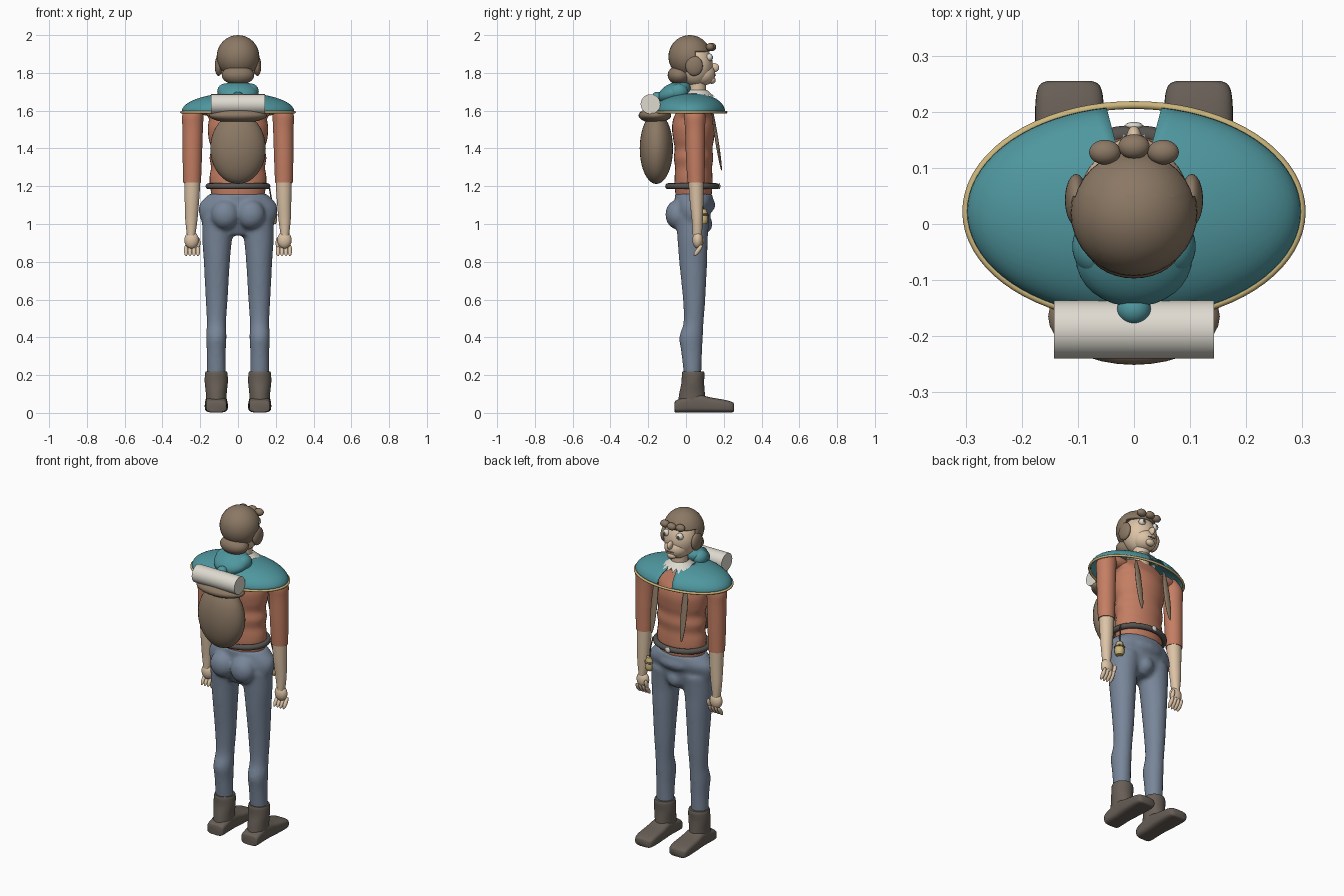
import bpy, bmesh
from math import sin, cos, pi, radians
from mathutils import Vector, Matrix

cube = bpy.data.objects.get("Cube")
if cube:
    bpy.data.objects.remove(cube)


def material(name, code):
    channels = [int(code[i:i + 2], 16) / 255 for i in (0, 2, 4)]
    colour = [((c + .055) / 1.055) ** 2.4 for c in channels] + [1]
    mat = bpy.data.materials.new(name)
    mat.use_nodes = True
    mat.diffuse_color = colour
    mat.node_tree.nodes["Principled BSDF"].inputs["Base Color"].default_value = colour
    return mat


BROWN = material("brown", "8B7864")
SKIN = material("skin", "DCC3A6")
TEAL = material("teal", "4F979F")
RUST = material("rust", "C47E63")
DENIM = material("denim", "788699")
BOOT = material("boot_leather", "675E56")
CREAM = material("cream", "DEDAD0")
GOLD = material("gold", "CDB67C")
DARK = material("dark_leather", "565350")


def finish(name, bm, mat, smooth=True, angle=50):
    mesh = bpy.data.meshes.new(name)
    bmesh.ops.recalc_face_normals(bm, faces=bm.faces)
    bm.to_mesh(mesh)
    bm.free()
    mesh.materials.append(mat)
    ob = bpy.data.objects.new(name, mesh)
    bpy.context.collection.objects.link(ob)
    if smooth:
        bpy.ops.object.select_all(action='DESELECT')
        ob.select_set(True)
        bpy.context.view_layer.objects.active = ob
        bpy.ops.object.shade_smooth_by_angle(angle=radians(angle))
    return ob


def add_blob(bm, loc, rad, tilt=0):
    place = (Matrix.Translation(loc) @ Matrix.Rotation(radians(tilt), 4, 'X')
             @ Matrix.Diagonal((*rad, 1)))
    bmesh.ops.create_uvsphere(bm, u_segments=32, v_segments=20, radius=1, matrix=place)


def blob(name, mat, loc, rad, tilt=0):
    bm = bmesh.new()
    add_blob(bm, loc, rad, tilt)
    return finish(name, bm, mat)


def add_rings(bm, rings, closed=True, caps=True):
    rows = [[bm.verts.new(p) for p in ring] for ring in rings]
    n = len(rows[0])
    for low, high in zip(rows, rows[1:]):
        for i in range(n if closed else n - 1):
            j = (i + 1) % n
            bm.faces.new((low[i], low[j], high[j], high[i]))
    if caps:
        bm.faces.new(rows[0])
        bm.faces.new(rows[-1])


def smooth_rows(rows, steps=5):
    # Catmull-Rom interpolation between the key sections
    rows = [Vector(r) for r in rows]
    pts = [rows[0]] + rows + [rows[-1]]
    out = []
    for a, b, c, d in zip(pts, pts[1:], pts[2:], pts[3:]):
        for k in range(steps):
            t = k / steps
            out.append(b + (c - a) * (t / 2) + (a * 2 - b * 5 + c * 4 - d) * (t * t / 2)
                       + (b * 3 - a - c * 3 + d) * (t ** 3 / 2))
    return out + [rows[-1]]


def add_loft(bm, rows, side=1, axis='Z', power=1.0):
    # each row: position on the axis, two centre values, two radii
    rings = []
    for t, u, v, ru, rv in smooth_rows(rows):
        ring = []
        for i in range(32):
            c, s = cos(i * pi / 16), sin(i * pi / 16)
            a = side * u + ru * abs(c) ** power * (1 if c > 0 else -1)
            b = v + rv * abs(s) ** power * (1 if s > 0 else -1)
            ring.append((a, b, t) if axis == 'Z' else (a, t, b))
        rings.append(ring)
    add_rings(bm, rings)


def loft(name, mat, rows, side=1, axis='Z', power=1.0):
    bm = bmesh.new()
    add_loft(bm, rows, side, axis, power)
    return finish(name, bm, mat)


def cord(name, mat, points, thick, cyclic=False):
    curve = bpy.data.curves.new(name, 'CURVE')
    curve.dimensions = '3D'
    curve.bevel_depth = thick
    curve.use_fill_caps = True
    line = curve.splines.new('POLY')
    line.points.add(len(points) - 1)
    for p, co in zip(line.points, points):
        p.co = (*co, 1)
    line.use_cyclic_u = cyclic
    line.use_smooth = True
    curve.materials.append(mat)
    ob = bpy.data.objects.new(name, curve)
    bpy.context.collection.objects.link(ob)


def ellipse(y, z, rx, ry, n=72):
    return [(rx * cos(2 * pi * i / n), y + ry * sin(2 * pi * i / n), z) for i in range(n)]


# trousers: legs, pelvis and seat fused into one skin
LEG = [(.2, .115, .035, .05, .046), (.32, .115, .03, .05, .055), (.4, .115, .027, .054, .062),
       (.48, .114, .04, .051, .053), (.6, .113, .043, .058, .059), (.8, .112, .038, .069, .074),
       (.92, .11, .035, .079, .08), (1.04, .1, .035, .09, .09)]
PELVIS = [(.94, 0, .035, .12, .06), (.99, 0, .035, .18, .085), (1.06, 0, .035, .208, .095),
          (1.11, 0, .042, .2, .102), (1.16, 0, .04, .15, .1)]
bm = bmesh.new()
add_loft(bm, PELVIS)
add_blob(bm, (0, .1, 1), (.045, .04, .05))
add_blob(bm, (0, .09, 1.1), (.12, .065, .05))
for s in (-1, 1):
    add_loft(bm, LEG, s)
    add_blob(bm, (s * .068, -.045, 1.05), (.075, .064, .078))
trousers = finish("trousers", bm, DENIM)
remesh = trousers.modifiers.new("fuse", 'REMESH')
remesh.mode = 'VOXEL'
remesh.voxel_size = .011
remesh.use_smooth_shade = True
relax = trousers.modifiers.new("relax", 'SMOOTH')
relax.iterations = 4

# shirt body with soft folds
body = [(1.1, .13, .09), (1.2, .148, .1), (1.25, .15, .1), (1.3, .143, .098), (1.35, .15, .104),
        (1.4, .143, .1), (1.45, .155, .108), (1.51, .16, .114), (1.56, .155, .106),
        (1.6, .18, .085), (1.65, .12, .06)]
loft("shirt", RUST, [(z, 0, .04, rx, ry) for z, rx, ry in body])

# arms, hands and boots
for s, side in ((-1, "right"), (1, "left")):
    loft(side + "_sleeve", RUST, [(1.22, .243, .053, .047, .045), (1.35, .242, .05, .051, .05),
         (1.5, .24, .048, .054, .053), (1.58, .238, .046, .056, .056), (1.63, .22, .046, .04, .04)], s)
    blob(side + "_shoulder", RUST, (s * .16, .045, 1.61), (.09, .05, .035))
    loft(side + "_forearm", SKIN, [(.94, .248, .06, .022, .024), (1.02, .247, .06, .032, .029),
         (1.12, .244, .056, .038, .036), (1.23, .242, .053, .043, .041)], s)
    blob(side + "_palm", SKIN, (s * .246, .062, .915), (.038, .028, .045))
    blob(side + "_thumb", SKIN, (s * .21, .08, .9), (.011, .013, .03), -20)
    for i in range(4):
        blob(f"{side}_finger_{i + 1}", SKIN, (s * (.212 + i * .021), .064, .86),
             (.011, .012, .036), -36)
    loft(side + "_boot_shaft", BOOT, [(.03, .115, .03, .055, .075), (.1, .115, .032, .055, .068),
         (.16, .115, .036, .061, .06), (.205, .115, .038, .06, .06), (.22, .115, .038, .056, .056)], s)
    loft(side + "_boot_foot", BOOT, [(-.06, .115, .03, .045, .026), (-.045, .115, .036, .055, .034),
         (.05, .115, .05, .056, .048), (.13, .115, .042, .06, .04), (.21, .115, .035, .061, .033),
         (.245, .115, .03, .055, .027), (.255, .115, .028, .04, .02)], s, 'Y', .55)
    blob(side + "_hanging_strap", BROWN, (s * .1, .162, 1.45), (.02, .009, .17), 9)

# belt, buckle and hanging lantern
cord("belt", DARK, ellipse(.033, 1.2, .156, .127), .016, True)
blob("buckle", CREAM, (0, .175, 1.2), (.016, .007, .016))
cord("lantern_string", DARK, [(.165, .08, 1.2), (.175, .09, 1.14), (.18, .09, 1.08)], .004)
loft("lantern", GOLD, [(1, .18, .09, .02, .02), (1.02, .18, .09, .027, .027),
                       (1.05, .18, .09, .025, .025), (1.08, .18, .09, .018, .018)])
cord("lantern_band", BROWN, [(x + .18, y, z) for x, y, z in ellipse(.09, 1.05, .025, .025, 24)], .005, True)

# cape: shallow dome with a slit over the chest
bm = bmesh.new()
rings = []
for k in range(13):
    lift = radians(75) * k / 12
    r = cos(lift)
    ring = []
    for i in range(73):
        a = pi / 2 + .165 + (2 * pi - .33) * i / 72
        ring.append((.298 * r * cos(a), .022 + .188 * r * sin(a), 1.595 + .1 * sin(lift)))
    rings.append(ring)
add_rings(bm, rings, closed=False, caps=False)
cape = finish("cape", bm, TEAL)
cape.modifiers.new("cloth", 'SOLIDIFY').thickness = .006
cord("cape_trim", GOLD, ellipse(.022, 1.592, .299, .19), .007, True)

# ragged collar
bm = bmesh.new()
outer = []
for i in range(36):
    a, r = i * pi / 18, .082 if i % 2 else .108
    outer.append((r * cos(a), .06 + r * sin(a) * .95, 1.685 if i % 2 else 1.665))
add_rings(bm, [outer, ellipse(.06, 1.71, .05, .05, 36)], caps=False)
finish("ragged_collar", bm, CREAM, smooth=False)

# folded hood
blob("hood", TEAL, (0, -.06, 1.697), (.104, .092, .052), 22)
blob("hood_tip", TEAL, (0, -.152, 1.672), (.03, .028, .028))
for s, side in ((-1, "right"), (1, "left")):
    blob(side + "_hood_fold", TEAL, (s * .07, -.04, 1.7), (.04, .05, .043))

# backpack and bedroll
blob("backpack", BROWN, (0, -.157, 1.4), (.147, .088, .188))
blob("backpack_flap", BROWN, (0, -.165, 1.575), (.153, .086, .04))
bm = bmesh.new()
bmesh.ops.create_cone(bm, cap_ends=True, segments=40, radius1=.052, radius2=.052, depth=.286,
                      matrix=Matrix.Translation((0, -.188, 1.635)) @ Matrix.Rotation(pi / 2, 4, 'Y'))
finish("bedroll", bm, CREAM)

# neck and face
loft("neck", SKIN, [(1.62, 0, .055, .055, .05), (1.69, 0, .06, .046, .045), (1.8, 0, .06, .05, .05)])
blob("head", SKIN, (0, .05, 1.84), (.096, .092, .112))
blob("jaw", SKIN, (0, .085, 1.795), (.07, .07, .063))
blob("chin", SKIN, (0, .137, 1.762), (.028, .02, .02))
blob("nose", SKIN, (0, .15, 1.828), (.014, .025, .024), -20)
blob("mouth", BROWN, (0, .151, 1.788), (.024, .008, .005))

# hair: dome cut away around the face
bm = bmesh.new()
add_blob(bm, (0, .02, 1.886), (.113, .113, .114))
for co, no in (((0, .05, 0), (0, 1, 0)), ((0, 0, 1.915), (0, 0, 1))):
    bmesh.ops.bisect_plane(bm, geom=bm.verts[:] + bm.edges[:] + bm.faces[:], plane_co=co, plane_no=no)
face_area = [f for f in bm.faces
             if f.calc_center_median().y > .05 and f.calc_center_median().z < 1.915]
bmesh.ops.delete(bm, geom=face_area, context='FACES')
hair = finish("hair", bm, BROWN)
hair.modifiers.new("depth", 'SOLIDIFY').thickness = .02
blob("hair_bun", BROWN, (0, -.035, 1.788), (.086, .062, .052))
for i in (-1, 0, 1):
    blob(f"curl_{i + 2}", BROWN, (i * .052, .138 - abs(i) * .01, 1.937), (.028, .022, .021))
for s, side in ((-1, "right"), (1, "left")):
    blob(side + "_hair_coil", BROWN, (s * .103, .043, 1.837), (.02, .046, .053))
    blob(side + "_eye", CREAM, (s * .045, .124, 1.882), (.021, .018, .02))
    blob(side + "_pupil", DARK, (s * .046, .139, 1.882), (.008, .005, .009))
